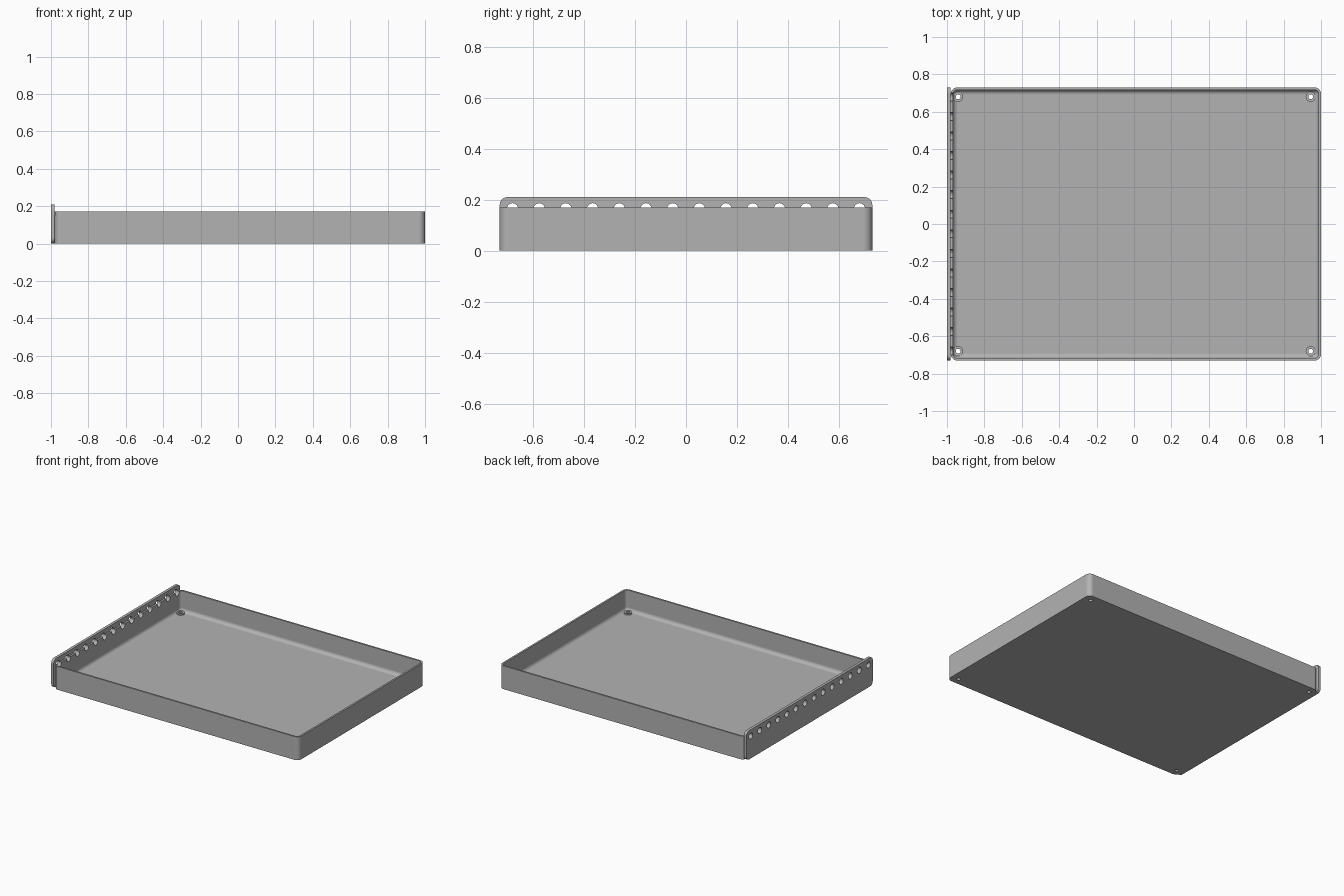
import bpy, bmesh, math
from mathutils import Matrix, Vector

default = bpy.data.objects.get("Cube")
if default:
    bpy.data.objects.remove(default, do_unlink=True)

grey = bpy.data.materials.new("grey")
grey.use_nodes = True
grey.diffuse_color = (0.45, 0.45, 0.45, 1)
grey.node_tree.nodes["Principled BSDF"].inputs["Base Color"].default_value = grey.diffuse_color

X0, X1, Y = -0.98, 1.0, 0.73          # tray outline
RIM, FLOOR, WALL = 0.17, 0.02, 0.013
CORNER, FILLET = 0.035, 0.026
SCREWS = [(x, y) for x in (-0.94, 0.945) for y in (-0.68, 0.68)]


def rounded_rect(u0, u1, v0, v1, radius, steps=8):
    """Outline points of a rectangle with round corners, counter-clockwise."""
    centres = [(u1 - radius, v1 - radius), (u0 + radius, v1 - radius),
               (u0 + radius, v0 + radius), (u1 - radius, v0 + radius)]
    points = []
    for q, (cu, cv) in enumerate(centres):
        for i in range(steps + 1):
            a = math.pi / 2 * (q + i / steps)
            points.append((cu + radius * math.cos(a), cv + radius * math.sin(a)))
    return points


def loft(name, rings):
    """Skin a list of equal rings and cap both ends."""
    bm = bmesh.new()
    loops = [[bm.verts.new(p) for p in ring] for ring in rings]
    n = len(loops[0])
    for a, b in zip(loops, loops[1:]):
        for i in range(n):
            j = (i + 1) % n
            bm.faces.new((a[i], a[j], b[j], b[i]))
    bm.faces.new(loops[0][::-1])
    bm.faces.new(loops[-1])
    bmesh.ops.recalc_face_normals(bm, faces=bm.faces)
    return to_object(name, bm)


def to_object(name, bm):
    mesh = bpy.data.meshes.new(name)
    bm.to_mesh(mesh)
    bm.free()
    mesh.materials.append(grey)
    obj = bpy.data.objects.new(name, mesh)
    bpy.context.collection.objects.link(obj)
    return obj


def cylinders(name, spots, radius, depth, axis="Z"):
    """One object holding a cylinder at every spot."""
    bm = bmesh.new()
    turn = Matrix.Rotation(math.pi / 2, 4, "Y") if axis == "X" else Matrix()
    for spot in spots:
        bmesh.ops.create_cone(bm, cap_ends=True, segments=24, radius1=radius, radius2=radius,
                              depth=depth, matrix=Matrix.Translation(Vector(spot)) @ turn)
    return to_object(name, bm)


def combine(obj, other, operation):
    mod = obj.modifiers.new(operation.lower(), "BOOLEAN")
    mod.operation, mod.solver, mod.object = operation, "EXACT", other
    select(obj)
    bpy.ops.object.modifier_apply(modifier=mod.name)


def select(obj):
    bpy.ops.object.select_all(action="DESELECT")
    obj.select_set(True)
    bpy.context.view_layer.objects.active = obj


# Tray: outer wall, rim, inner wall and a coved edge down to the floor
profile = [(0, 0), (0, RIM), (WALL, RIM)]
for i in range(9):
    a = math.pi / 2 * i / 8
    profile.append((WALL + FILLET * (1 - math.cos(a)), FLOOR + FILLET * (1 - math.sin(a))))
rings = []
for inset, z in profile:
    outline = rounded_rect(X0 + inset, X1 - inset, -Y + inset, Y - inset,
                           max(CORNER - inset, 0.004))
    rings.append([(x, y, z) for x, y in outline])
tray = loft("tray", rings)

# Upright end plate with rounded corners
outline = rounded_rect(-Y, Y, 0, 0.21, 0.03)
plate = loft("end_plate", [[(x, y, z) for y, z in outline] for x in (-1.0, X0)])

# Raised screw seats in the tray corners
seats = cylinders("screw_seats", [(x, y, 0.022) for x, y in SCREWS], 0.027, 0.016)
combine(tray, seats, "UNION")

# Screw holes through the floor, and a row of holes through the plate and wall
screw_cutter = cylinders("screw_cutter", [(x, y, 0) for x, y in SCREWS], 0.013, 0.2)
combine(tray, screw_cutter, "DIFFERENCE")
row = [(X0, -0.68 + 1.36 * i / 13, 0.164) for i in range(14)]
row_cutter = cylinders("row_cutter", row, 0.022, 0.08, "X")
for part in (tray, plate):
    combine(part, row_cutter, "DIFFERENCE")

for helper in (seats, screw_cutter, row_cutter):
    bpy.data.objects.remove(helper, do_unlink=True)

# Smooth the rounded areas while keeping flat faces flat
for part in (tray, plate):
    select(part)
    bpy.ops.object.shade_smooth_by_angle(angle=math.radians(30))
    normals = part.modifiers.new("weighted_normals", "WEIGHTED_NORMAL")
    normals.keep_sharp = True
